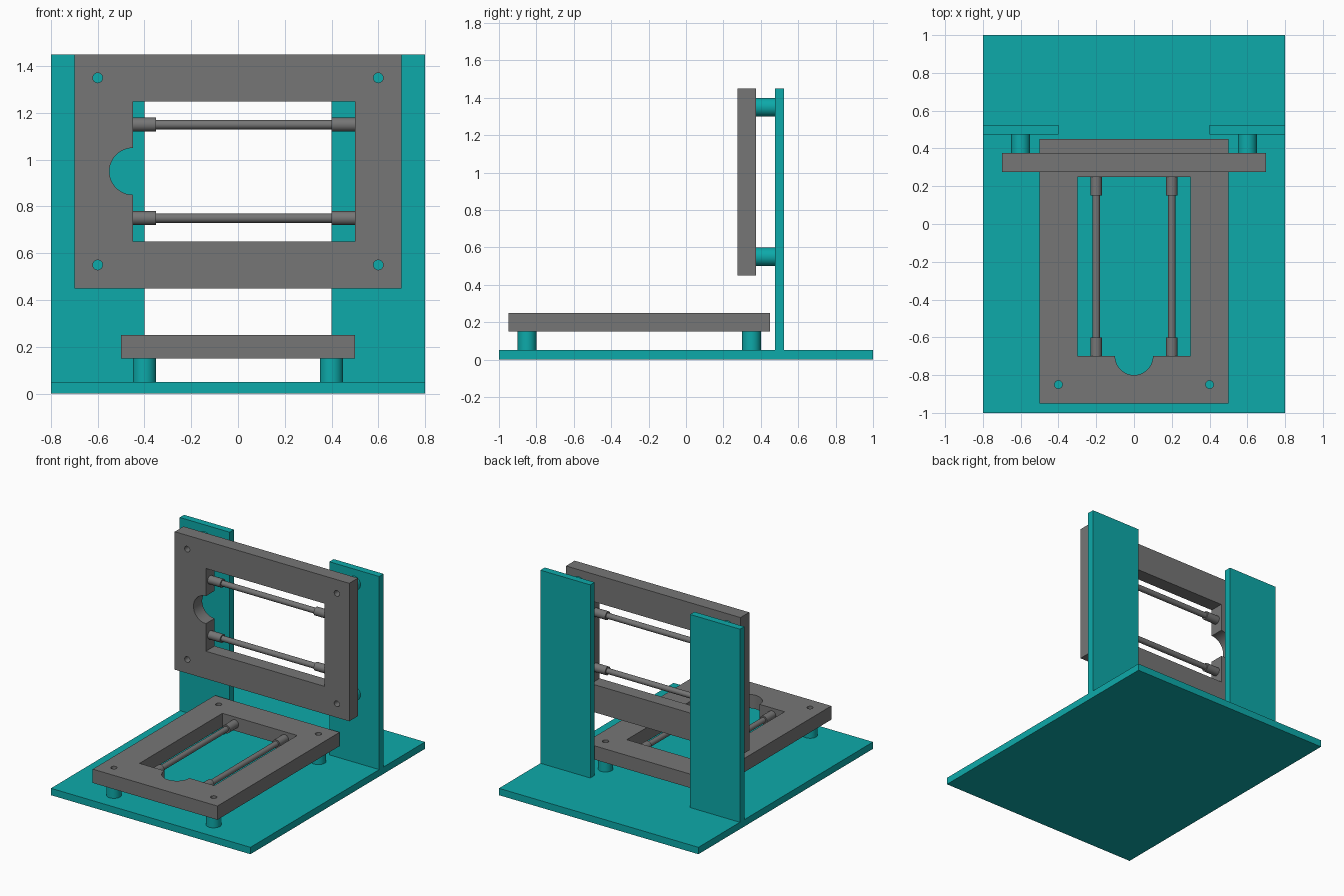
import bpy, math
from mathutils import Matrix, Vector

if "Cube" in bpy.data.objects:
    bpy.data.objects.remove(bpy.data.objects["Cube"])


def material(name, rgb):
    m = bpy.data.materials.new(name)
    m.diffuse_color = (*rgb, 1)
    m.use_nodes = True
    m.node_tree.nodes["Principled BSDF"].inputs["Base Color"].default_value = m.diffuse_color
    return m


TEAL = material("teal", (0.004, 0.40, 0.40))
GREY = material("grey", (0.18, 0.18, 0.18))


def box(name, lo, hi, mat):
    lo, hi = Vector(lo), Vector(hi)
    bpy.ops.mesh.primitive_cube_add(size=1)
    o = bpy.context.object
    o.name = name
    o.data.transform(Matrix.Translation((lo + hi) / 2) @ Matrix.Diagonal((*(hi - lo), 1)))
    o.data.materials.append(mat)


def cylinder(name, a, b, r, mat, place):
    """Cylinder from a to b in the local space of a frame."""
    a, b = place @ Vector(a), place @ Vector(b)
    bpy.ops.mesh.primitive_cylinder_add(vertices=48, radius=r, depth=(b - a).length)
    o = bpy.context.object
    o.name = name
    o.matrix_world = Matrix.Translation((a + b) / 2) @ (b - a).to_track_quat('Z', 'Y').to_matrix().to_4x4()
    o.data.materials.append(mat)
    bpy.ops.object.shade_smooth_by_angle()


def arc(cx, cy, r, start, end, n):
    return [(cx + r * math.cos(math.radians(start + (end - start) * i / n)),
             cy + r * math.sin(math.radians(start + (end - start) * i / n))) for i in range(n + 1)]


def frame_assembly(prefix, place):
    """Frame plate with opening, finger notch, screw holes, two rods and four posts."""
    corners = [(x, y) for x in (-0.6, 0.6) for y in (-0.4, 0.4)]
    # plate outline, notched opening and screw holes
    loops = [[(-0.7, -0.5), (0.7, -0.5), (0.7, 0.5), (-0.7, 0.5)],
             [(-0.45, -0.3), (0.5, -0.3), (0.5, 0.3), (-0.45, 0.3)] + arc(-0.45, 0, 0.1, 90, 270, 24)]
    loops += [arc(x, y, 0.021, 0, 360, 24)[:-1] for x, y in corners]
    cu = bpy.data.curves.new(prefix + "_frame", 'CURVE')
    cu.dimensions, cu.fill_mode, cu.extrude = '2D', 'BOTH', 0.05
    for pts in loops:
        s = cu.splines.new('POLY')
        s.points.add(len(pts) - 1)
        for p, q in zip(s.points, pts):
            p.co = (*q, 0, 1)
        s.use_cyclic_u = True
    cu.materials.append(GREY)
    o = bpy.data.objects.new(prefix + "_frame", cu)
    bpy.context.collection.objects.link(o)
    bpy.ops.object.select_all(action='DESELECT')
    o.select_set(True)
    bpy.context.view_layer.objects.active = o
    bpy.ops.object.convert(target='MESH')
    o = bpy.context.object
    o.matrix_world = place
    bpy.ops.object.shade_smooth_by_angle()
    # rods with end sleeves
    for y in (-0.2, 0.2):
        cylinder(prefix + "_rod", (-0.36, y, 0), (0.41, y, 0), 0.02, GREY, place)
        cylinder(prefix + "_rod_sleeve", (-0.45, y, 0), (-0.35, y, 0), 0.03, GREY, place)
        cylinder(prefix + "_rod_sleeve", (0.4, y, 0), (0.5, y, 0), 0.03, GREY, place)
    # stand-off posts
    for x, y in corners:
        cylinder(prefix + "_post", (x, y, -0.15), (x, y, -0.05), 0.05, TEAL, place)


# base and uprights
box("base_plate", (-0.8, -1, 0), (0.8, 1, 0.05), TEAL)
for x in (-0.8, 0.4):
    box("upright", (x, 0.475, 0.05), (x + 0.4, 0.525, 1.45), TEAL)

frame_assembly("lower", Matrix.Translation((0, -0.25, 0.2)) @ Matrix.Rotation(math.pi / 2, 4, 'Z'))
frame_assembly("upper", Matrix.Translation((0, 0.325, 0.95)) @ Matrix.Rotation(math.pi / 2, 4, 'X'))
